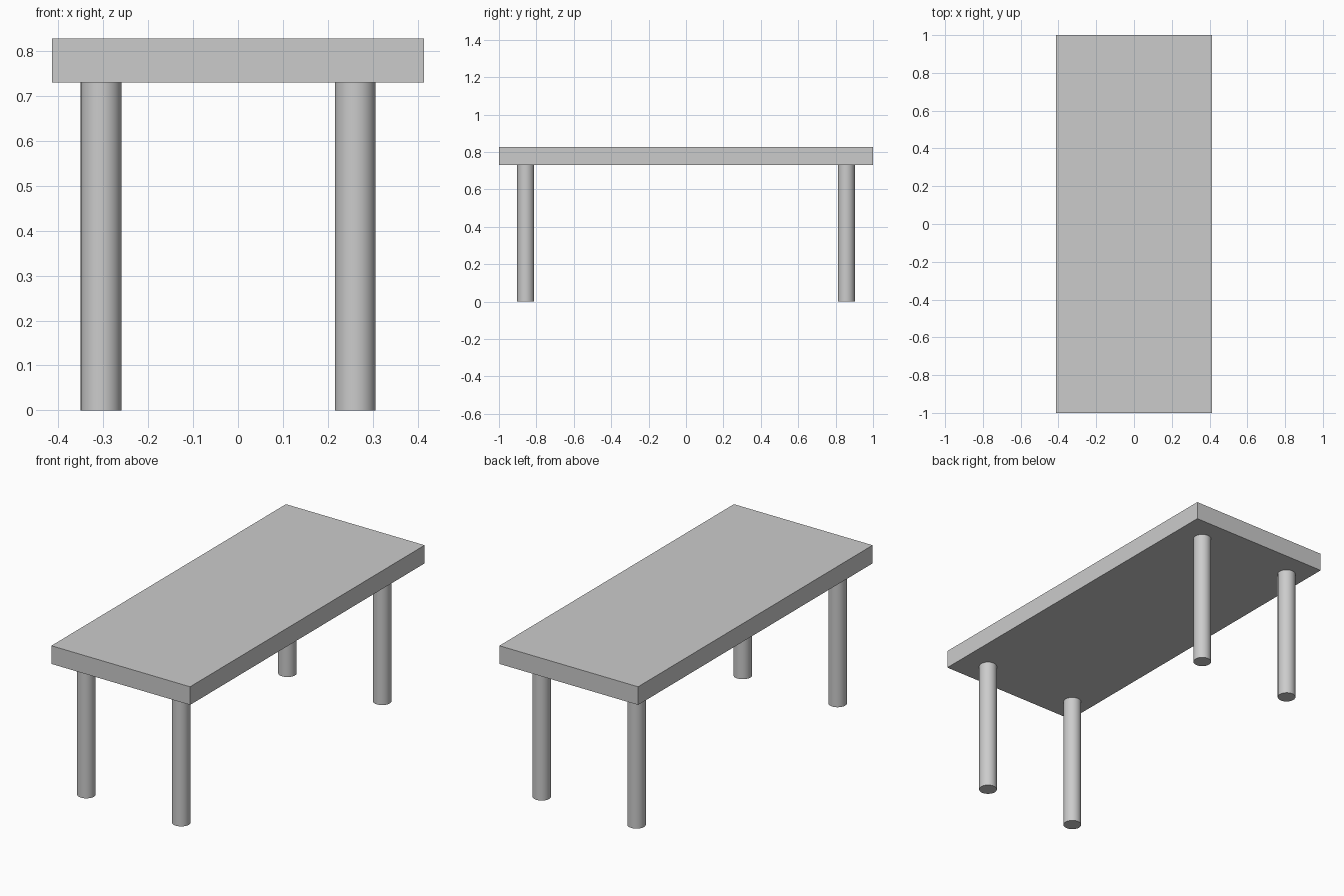
import bpy
import math

if "Cube" in bpy.data.objects:
    bpy.data.objects.remove(bpy.data.objects["Cube"])

TOP_Z = 0.828      # upper face of the tabletop
UNDER_Z = 0.73     # underside, where the legs meet it
LEG_RADIUS = 0.0455


def add_box(name, size, center):
    bpy.ops.mesh.primitive_cube_add(size=1, location=center)
    obj = bpy.context.object
    obj.name = name
    obj.scale = size
    bpy.ops.object.transform_apply(location=False, rotation=False, scale=True)
    return obj


def add_leg(name, x, y):
    bpy.ops.mesh.primitive_cylinder_add(
        vertices=32, radius=LEG_RADIUS, depth=UNDER_Z,
        location=(x, y, UNDER_Z / 2))
    obj = bpy.context.object
    obj.name = name
    bpy.ops.object.shade_smooth_by_angle(angle=math.radians(30))
    return obj


# Tabletop slab
add_box("tabletop", (0.828, 2.0, TOP_Z - UNDER_Z),
        (0, 0, (TOP_Z + UNDER_Z) / 2))

# Four round legs, set slightly off centre towards the left
for end, y in (("front", -0.857), ("back", 0.857)):
    for side, x in (("left", -0.305), ("right", 0.261)):
        add_leg(f"{end}_{side}_leg", x, y)
